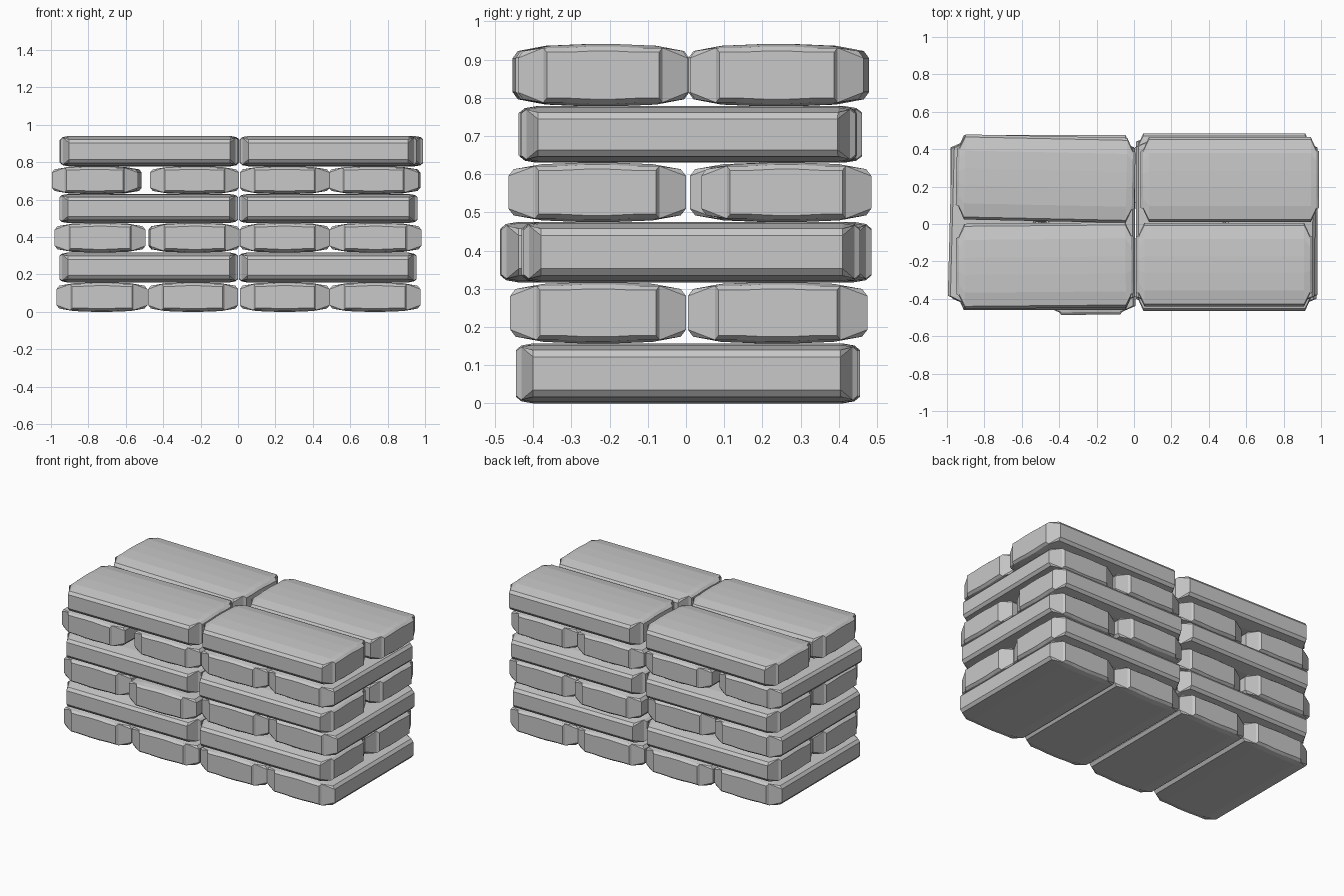
import bpy, bmesh, math

cube = bpy.data.objects.get("Cube")
if cube:
    bpy.data.objects.remove(cube)

# One plain grey for all the sacks
grey = bpy.data.materials.new("sack_grey")
grey.use_nodes = True
colour = (0.58, 0.58, 0.58, 1)
grey.diffuse_color = colour
grey.node_tree.nodes["Principled BSDF"].inputs["Base Color"].default_value = colour

# Upper half of the pillow cross-section, as fractions of half width and half height
ARC = [(1, 0.55), (0.94, 0.78), (0.62, 0.95), (0.2, 1), (-0.2, 1), (-0.62, 0.95), (-0.94, 0.78), (-1, 0.55)]
SECTION = ARC + [(-u, -v) for u, v in ARC]

# End taper: inset from the end, width factor, height factor, flattening of the arc
TAPER = [(0, 0.66, 0.78, 0.95), (0.014, 0.7, 0.93, 0.95), (0.045, 1, 1, 0)]


def ring(bm, along, half_w, half_h, flat):
    return [bm.verts.new((along, u * half_w, math.copysign(max(abs(v), flat), v) * half_h))
            for u, v in SECTION]


def sack(name, x0, x1, y0, y1, z0, z1, lengthwise, yaw=0):
    """Stuffed sack filling the given box; lengthwise sacks run along x."""
    dx, dy = x1 - x0, y1 - y0
    length, width = (dx, dy) if lengthwise else (dy, dx)
    half_w, half_h = width / 2, (z1 - z0) / 2
    bm = bmesh.new()
    rings = [ring(bm, -length / 2 + i, half_w * w, half_h * h, f) for i, w, h, f in TAPER]
    rings += [ring(bm, length / 2 - i, half_w * w, half_h * h, f) for i, w, h, f in reversed(TAPER)]
    n = len(SECTION)
    for a, b in zip(rings, rings[1:]):
        for k in range(n):
            j = (k + 1) % n
            bm.faces.new((a[k], a[j], b[j], b[k]))
    bm.faces.new(rings[0])
    bm.faces.new(rings[-1])
    bmesh.ops.recalc_face_normals(bm, faces=bm.faces)
    mesh = bpy.data.meshes.new(name)
    bm.to_mesh(mesh)
    bm.free()
    mesh.materials.append(grey)
    ob = bpy.data.objects.new(name, mesh)
    ob.location = ((x0 + x1) / 2, (y0 + y1) / 2, (z0 + z1) / 2)
    ob.rotation_euler.z = math.radians(yaw) + (0 if lengthwise else math.pi / 2)
    bpy.context.collection.objects.link(ob)


# Layer heights from the ground up
HEIGHTS = [0, 0.157, 0.317, 0.475, 0.63, 0.778, 0.94]

# Crosswise layers: four sacks side by side (x0, x1, y0, y1, yaw)
CROSS = {
    0: [(-0.97, -0.485, -0.445, 0.445, 0), (-0.48, 0, -0.445, 0.455, 0),
        (0.01, 0.49, -0.445, 0.455, 0), (0.49, 0.975, -0.445, 0.45, 0)],
    2: [(-0.98, -0.495, -0.43, 0.455, 0), (-0.475, 0.005, -0.485, 0.43, 0.5),
        (0.01, 0.49, -0.43, 0.485, 0), (0.49, 0.98, -0.425, 0.455, 0)],
    4: [(-0.985, -0.525, -0.435, 0.445, -1.5), (-0.47, 0.005, -0.435, 0.45, 0),
        (0.01, 0.49, -0.435, 0.46, 0), (0.49, 0.97, -0.43, 0.445, -0.7)],
}

# Lengthwise layers: two by two
LONG = {
    1: [(-0.955, 0, -0.46, 0, 0), (0.005, 0.955, -0.46, 0, 0),
        (-0.955, 0, 0.005, 0.465, 0), (0.005, 0.955, 0.005, 0.475, 0)],
    3: [(-0.955, 0, -0.46, 0, 0), (0.005, 0.96, -0.465, 0, 0),
        (-0.955, 0, 0.01, 0.475, 0), (0.005, 0.96, 0.04, 0.485, 0)],
    5: [(-0.95, 0, -0.45, 0.005, 0.5), (0.01, 0.955, -0.44, 0.005, 0),
        (-0.95, 0.005, 0.015, 0.47, -1.2), (0.035, 0.99, 0.01, 0.465, 0)],
}

for lengthwise, layers in ((False, CROSS), (True, LONG)):
    for level, sacks in layers.items():
        for i, (x0, x1, y0, y1, yaw) in enumerate(sacks):
            sack(f"sack_layer{level + 1}_{i + 1}", x0, x1, y0, y1,
                 HEIGHTS[level], HEIGHTS[level + 1], lengthwise, yaw)
